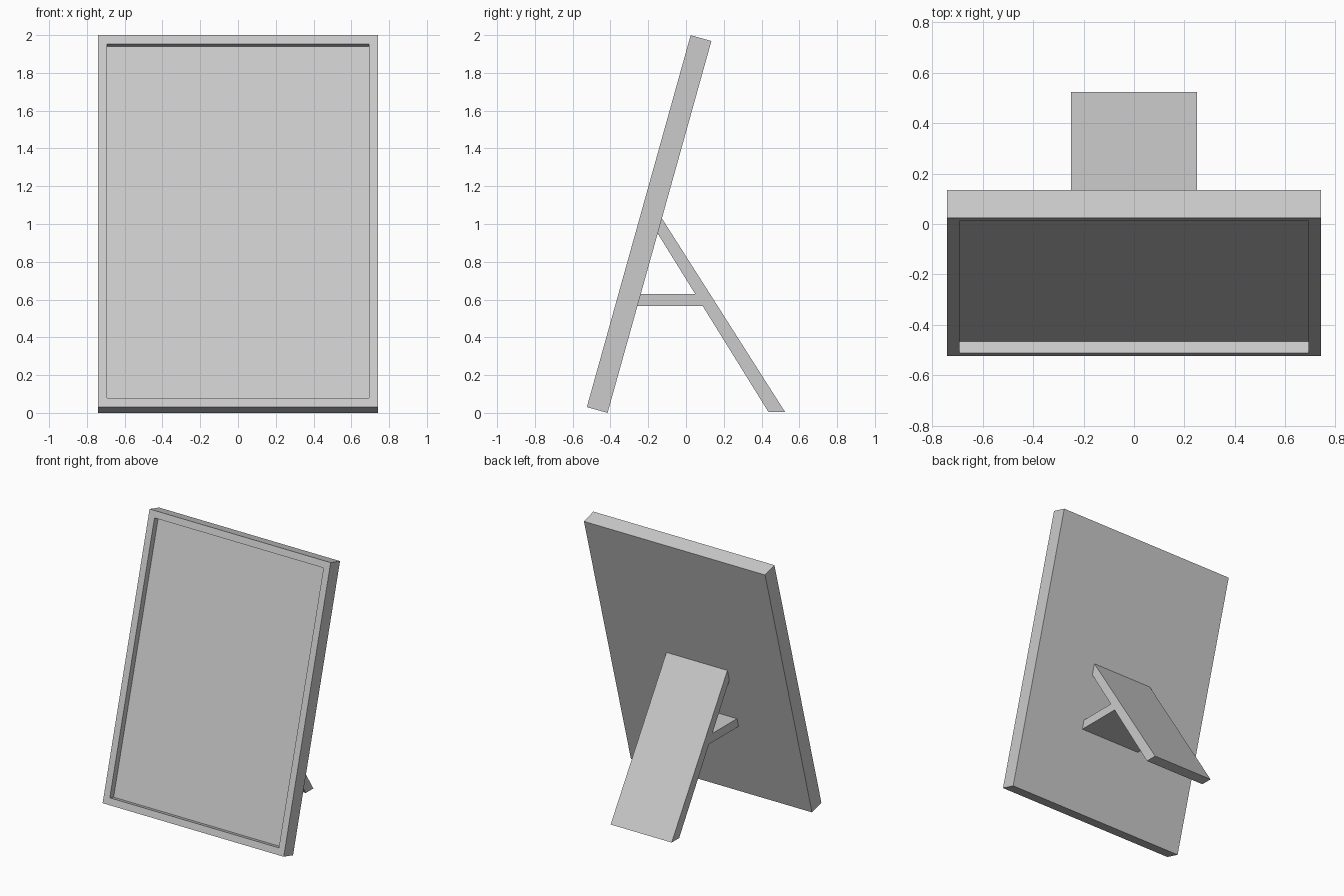
import bpy, bmesh, math
from mathutils import Matrix

if "Cube" in bpy.data.objects:
    bpy.data.objects.remove(bpy.data.objects["Cube"])

TILT = math.radians(15.6)


def finish(bm, name):
    bmesh.ops.recalc_face_normals(bm, faces=bm.faces)
    me = bpy.data.meshes.new(name)
    bm.to_mesh(me)
    bm.free()
    ob = bpy.data.objects.new(name, me)
    bpy.context.collection.objects.link(ob)
    return ob


def side_profile(name, points, half_width):
    """Extrude a (y, z) outline symmetrically along x."""
    bm = bmesh.new()
    face = bm.faces.new([bm.verts.new((-half_width, y, z)) for y, z in points])
    ext = bmesh.ops.extrude_face_region(bm, geom=[face], use_keep_orig=True)
    moved = [g for g in ext["geom"] if isinstance(g, bmesh.types.BMVert)]
    bmesh.ops.translate(bm, verts=moved, vec=(2 * half_width, 0, 0))
    return finish(bm, name)


# Leaning frame with a shallow recess in its front face
width, depth, height = 1.484, 0.114, 2.044
border, recess = 0.07, 0.047
bm = bmesh.new()
bmesh.ops.create_cube(bm, size=1)
bmesh.ops.scale(bm, vec=(width, depth, height), verts=bm.verts)
bmesh.ops.translate(bm, vec=(0, depth / 2, height / 2), verts=bm.verts)
bm.normal_update()
front = min(bm.faces, key=lambda f: f.calc_center_median().y)
bmesh.ops.inset_region(bm, faces=[front], thickness=border)
panel = bmesh.ops.extrude_discrete_faces(bm, faces=[front])["faces"][0]
bmesh.ops.translate(bm, vec=(0, recess, 0), verts=panel.verts)
frame = finish(bm, "picture_frame")
frame.data.transform(Matrix.Translation((0, -0.525, depth * math.sin(TILT)))
                     @ Matrix.Rotation(-TILT, 4, 'X'))

# Back leg, cut flush with the frame and the ground
side_profile("back_leg", [(-0.128, 1.03), (-0.15, 0.95), (0.437, 0.004), (0.525, 0.004)], 0.25)

# Brace between frame and leg
side_profile("leg_brace", [(-0.239, 0.63), (-0.258, 0.565), (0.089, 0.565), (0.049, 0.63)], 0.25)
